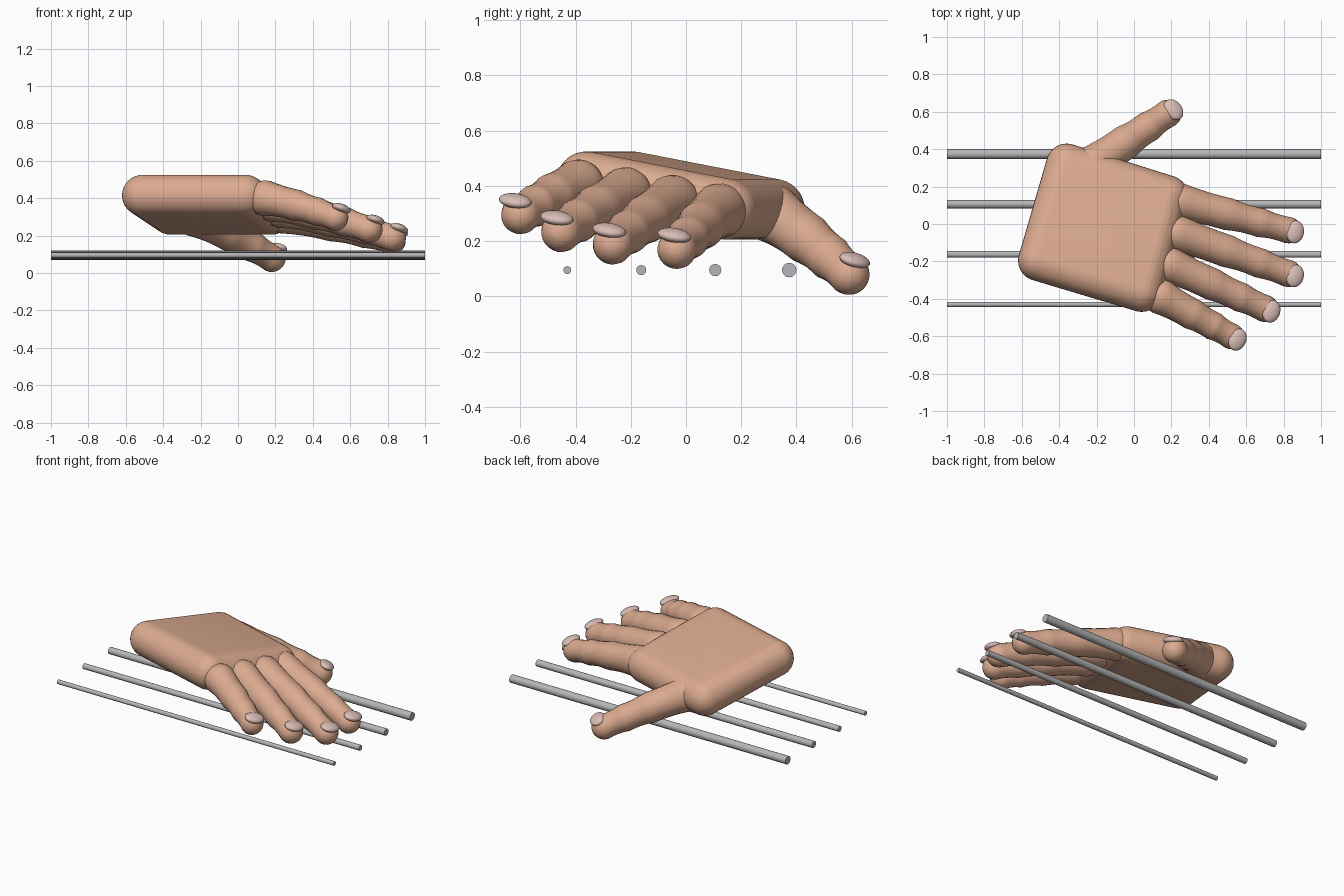
import bpy, bmesh, math
from mathutils import Vector, Matrix

if "Cube" in bpy.data.objects:
    bpy.data.objects.remove(bpy.data.objects["Cube"])


def material(name, color):
    m = bpy.data.materials.new(name)
    m.diffuse_color = (*color, 1)
    m.use_nodes = True
    m.node_tree.nodes["Principled BSDF"].inputs["Base Color"].default_value = m.diffuse_color
    return m


SKIN = material("warm_skin", (0.72, 0.41, 0.28))
NAIL = material("pale_nail", (0.70, 0.51, 0.47))
STEEL = material("grey_metal", (0.47, 0.47, 0.48))

# Direction pointing out of the back of the tilted hand
UP = Vector((0.55, -0.16, 0)).cross(Vector((0.15, 0.51, -0.1))).normalized()


def frame(direction):
    """Rotation with x along the finger and z out of the back of the hand."""
    x = direction.normalized()
    y = UP.cross(x).normalized()
    return Matrix((x, y, x.cross(y))).transposed()


def finish(name, bm, mat):
    bmesh.ops.recalc_face_normals(bm, faces=bm.faces[:])
    mesh = bpy.data.meshes.new(name)
    bm.to_mesh(mesh)
    bm.free()
    mesh.materials.append(mat)
    obj = bpy.data.objects.new(name, mesh)
    bpy.context.collection.objects.link(obj)
    bpy.ops.object.select_all(action='DESELECT')
    obj.select_set(True)
    bpy.context.view_layer.objects.active = obj
    bpy.ops.object.shade_smooth_by_angle(angle=math.radians(35))
    return obj


# Palm: a slab with fully rounded edges, wrapped around four corner spheres
def palm():
    bm = bmesh.new()
    for corner in ((-0.51, -0.195, 0.415), (0.04, -0.36, 0.415),
                   (0.18, 0.15, 0.315), (-0.36, 0.32, 0.315)):
        bmesh.ops.create_uvsphere(bm, u_segments=32, v_segments=16, radius=0.11,
                                  matrix=Matrix.Translation(corner))
    bmesh.ops.delete(bm, geom=bm.edges[:] + bm.faces[:], context='EDGES_FACES')
    hull = bmesh.ops.convex_hull(bm, input=bm.verts[:])
    loose = [v for v in bm.verts if not v.link_faces]
    bmesh.ops.delete(bm, geom=loose, context='VERTS')
    finish("palm", bm, SKIN)


# Finger: a tapered round-ended limb with slightly swollen joints
def finger(name, base, tip, r0, r1, arch=0.008, sides=24):
    base, tip = Vector(base), Vector(tip)
    length = (tip - base).length
    rot = frame(tip - base)
    joints = (0, 0.45, 0.75, 1)
    rings = []
    caps = [math.radians(a) for a in (1, 18, 36, 54, 72)]
    rings += [(-r0 * math.cos(a), r0 * math.sin(a), 0) for a in caps]
    for a, b in zip(joints, joints[1:]):
        for i in range(8):
            u = i / 8
            t = a + (b - a) * u
            r = r0 + (r1 - r0) * t - 0.006 * math.sin(math.pi * u)
            rings.append((length * t, r, 4 * arch * t * (1 - t)))
    rings.append((length, r1, 0))
    rings += [(length + r1 * math.cos(a), r1 * math.sin(a), 0) for a in reversed(caps)]

    bm = bmesh.new()
    loops = []
    for s, r, lift in rings:
        loop = []
        for k in range(sides):
            a = math.tau * k / sides
            loop.append(bm.verts.new(base + rot @ Vector(
                (s, r * math.cos(a), r * math.sin(a) + lift))))
        loops.append(loop)
    for p, q in zip(loops, loops[1:]):
        for k in range(sides):
            n = (k + 1) % sides
            bm.faces.new((p[k], p[n], q[n], q[k]))
    bm.faces.new(loops[0])
    bm.faces.new(loops[-1])
    finish(name, bm, SKIN)

    # Nail: flattened ellipsoid resting on the fingertip
    flat = Vector((tip.x - base.x, tip.y - base.y, 0)).normalized()
    centre = tip + flat * 0.038 + Vector((0, 0, 0.051))
    place = (Matrix.Translation(centre) @ rot.to_4x4()
             @ Matrix.Diagonal((0.048, 0.062, 0.024, 1)))
    bm = bmesh.new()
    bmesh.ops.create_uvsphere(bm, u_segments=28, v_segments=14, radius=1, matrix=place)
    finish(name + "_nail", bm, NAIL)


palm()
finger("little_finger", (0.145, -0.39, 0.40), (0.52, -0.60, 0.295), 0.096, 0.070)
finger("ring_finger", (0.19, -0.22, 0.37), (0.70, -0.452, 0.233), 0.098, 0.073)
finger("middle_finger", (0.23, -0.05, 0.34), (0.825, -0.265, 0.188), 0.100, 0.073)
finger("index_finger", (0.24, 0.12, 0.31), (0.825, -0.033, 0.170), 0.100, 0.071)
finger("thumb", (-0.23, 0.31, 0.30), (0.18, 0.590, 0.080), 0.108, 0.075)

# Strings: four parallel rods growing thicker towards the thumb
for i in range(4):
    bm = bmesh.new()
    r = 0.014 + 0.004 * i
    m = Matrix.Translation((0, -0.43 + 0.268 * i, 0.095)) @ Matrix.Rotation(math.pi / 2, 4, 'Y')
    bmesh.ops.create_cone(bm, cap_ends=True, segments=20, radius1=r, radius2=r,
                          depth=2, matrix=m)
    finish(f"string_{i + 1}", bm, STEEL)
